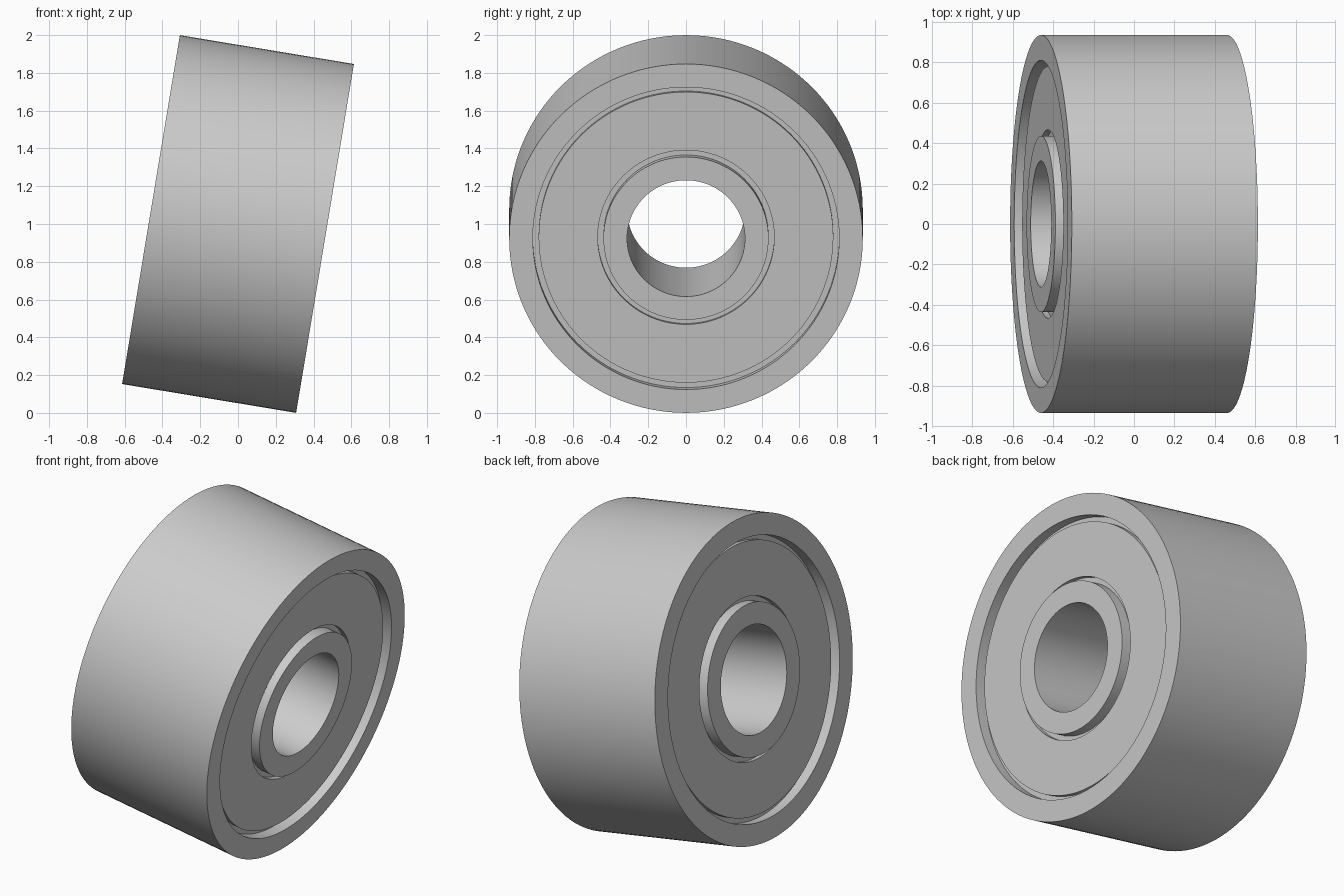
import bpy
import bmesh
import math
from mathutils import Matrix, Vector

cube = bpy.data.objects.get("Cube")
if cube:
    bpy.data.objects.remove(cube, do_unlink=True)

SEGMENTS = 128
HALF_WIDTH = 0.467
SHIELD_DEPTH = 0.035
GROOVE_DEPTH = 0.065
# Axle runs along x, tipped down toward +x
TILT = Matrix.Translation((0, 0, 1)) @ Matrix.Rotation(math.radians(9.4), 4, "Y")

steel = bpy.data.materials.new("steel grey")
steel.use_nodes = True
grey = (0.6, 0.6, 0.6, 1)
steel.diffuse_color = grey
steel.node_tree.nodes["Principled BSDF"].inputs["Base Color"].default_value = grey


def ring(name, inner, outer, x0, x1):
    """Revolve a rectangular section around the x axis."""
    bm = bmesh.new()
    section = [(x0, inner), (x1, inner), (x1, outer), (x0, outer)]
    verts = [bm.verts.new((x, 0, r)) for x, r in section]
    edges = [bm.edges.new((verts[i], verts[i - 1])) for i in range(len(verts))]
    bmesh.ops.spin(bm, geom=verts + edges, cent=Vector(), axis=(1, 0, 0),
                   angle=math.tau, steps=SEGMENTS, use_duplicate=False)
    bmesh.ops.remove_doubles(bm, verts=bm.verts, dist=0.0001)
    bmesh.ops.recalc_face_normals(bm, faces=bm.faces)
    mesh = bpy.data.meshes.new(name)
    bm.to_mesh(mesh)
    bm.free()
    mesh.materials.append(steel)
    obj = bpy.data.objects.new(name, mesh)
    bpy.context.collection.objects.link(obj)
    obj.matrix_world = TILT
    bpy.ops.object.select_all(action="DESELECT")
    obj.select_set(True)
    bpy.context.view_layer.objects.active = obj
    bpy.ops.object.shade_smooth_by_angle(angle=math.radians(30))
    return obj


# Outer and inner races
ring("outer_race", 0.811, 0.936, -HALF_WIDTH, HALF_WIDTH)
ring("inner_race", 0.312, 0.437, -HALF_WIDTH, HALF_WIDTH)

# Core closing the grooves between the races
floor = HALF_WIDTH - GROOVE_DEPTH
ring("core", 0.43, 0.82, -floor, floor)

# Raised shield on each side
face = HALF_WIDTH - SHIELD_DEPTH
for side, sign in (("left", 1), ("right", -1)):
    ring(side + "_shield", 0.467, 0.78, sign * (floor - 0.02), sign * face)
